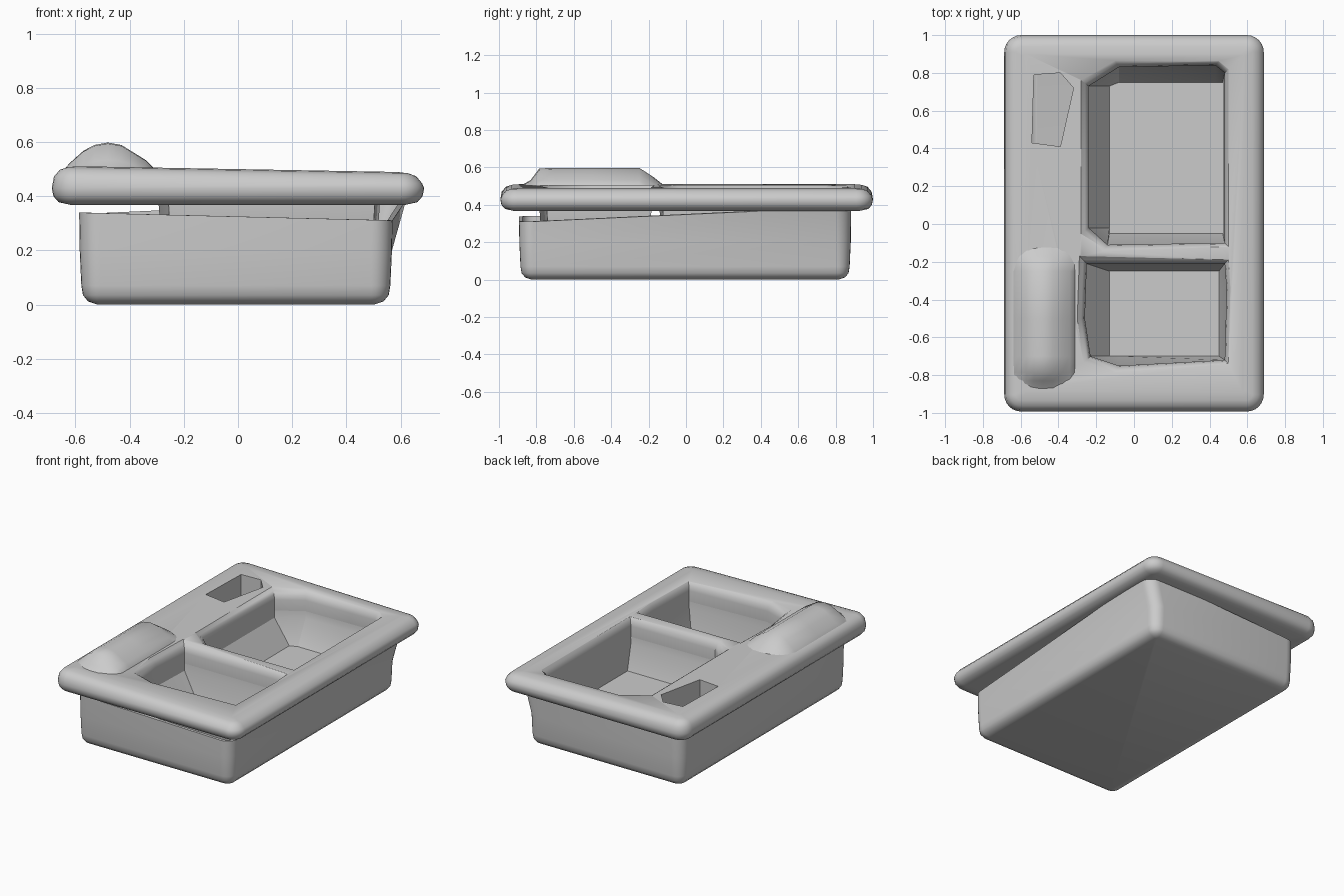
import bpy
import bmesh
import math

cube = bpy.data.objects.get("Cube")
if cube:
    bpy.data.objects.remove(cube, do_unlink=True)

grey = bpy.data.materials.new("light_grey")
grey.use_nodes = True
colour = (0.6, 0.6, 0.6, 1)
grey.diffuse_color = colour
for node in grey.node_tree.nodes:
    if node.type == 'BSDF_PRINCIPLED':
        node.inputs["Base Color"].default_value = colour


def make(name, verts, faces):
    mesh = bpy.data.meshes.new(name)
    mesh.from_pydata(verts, [], faces)
    mesh.materials.append(grey)
    ob = bpy.data.objects.new(name, mesh)
    bpy.context.collection.objects.link(ob)
    return ob


def loft(name, rings, cap_top=True):
    """Skin equal-length counterclockwise rings, listed bottom to top."""
    n = len(rings[0])
    verts = [p for ring in rings for p in ring]
    faces = [list(reversed(range(n)))]
    for r in range(len(rings) - 1):
        for i in range(n):
            j = (i + 1) % n
            faces.append([r * n + i, r * n + j, (r + 1) * n + j, (r + 1) * n + i])
    if cap_top:
        faces.append([(len(rings) - 1) * n + i for i in range(n)])
    return make(name, verts, faces)


def rounded(x0, x1, y0, y1, radius, inset, z, steps=6):
    """Rounded rectangle ring."""
    r = max(radius - inset, 0.015)
    x0, x1, y0, y1 = x0 + inset + r, x1 - inset - r, y0 + inset + r, y1 - inset - r
    ring = []
    for k, (cx, cy) in enumerate([(x1, y1), (x0, y1), (x0, y0), (x1, y0)]):
        for s in range(steps + 1):
            a = math.pi / 2 * (k + s / steps)
            ring.append((cx + r * math.cos(a), cy + r * math.sin(a), z))
    return ring


def grown(poly, d, z):
    """Polygon pushed out from its middle by about d."""
    cx = (min(p[0] for p in poly) + max(p[0] for p in poly)) / 2
    cy = (min(p[1] for p in poly) + max(p[1] for p in poly)) / 2
    hx = max(p[0] for p in poly) - cx
    hy = max(p[1] for p in poly) - cy
    return [(cx + (x - cx) * (1 + d / hx), cy + (y - cy) * (1 + d / hy), z) for x, y in poly]


def activate(ob):
    bpy.ops.object.select_all(action='DESELECT')
    ob.select_set(True)
    bpy.context.view_layer.objects.active = ob


def smooth(ob, degrees=40):
    activate(ob)
    bpy.ops.object.shade_smooth_by_angle(angle=math.radians(degrees))


def solidify(ob, thickness, offset):
    mod = ob.modifiers.new("thickness", 'SOLIDIFY')
    mod.thickness = thickness
    mod.offset = offset
    activate(ob)
    bpy.ops.object.modifier_apply(modifier=mod.name)


rear_opening = [(-0.24, -0.02), (-0.14, -0.11), (0.48, -0.1), (0.48, 0.8),
                (0.43, 0.84), (-0.08, 0.83), (-0.24, 0.73)]
front_opening = [(-0.26, -0.5), (-0.23, -0.7), (-0.08, -0.75), (0.48, -0.72),
                 (0.49, -0.35), (0.48, -0.21), (-0.25, -0.21)]
corner_hole = [(-0.54, 0.43), (-0.39, 0.41), (-0.32, 0.72), (-0.39, 0.8), (-0.53, 0.79)]

# Rim slab with a rounded outer edge, a little higher along the right side
profile = [(0.07, 0.368), (0.025, 0.378), (0.006, 0.4), (0, 0.43),
           (0.008, 0.46), (0.03, 0.486), (0.06, 0.496), (0.1, 0.5)]
rim = loft("rim", [rounded(-0.687, 0.687, -0.993, 1, 0.09, i, z) for i, z in profile])
for v in rim.data.vertices:
    if v.co.z > 0.45:
        v.co.z -= 0.018 * v.co.x

# Openings cut through the rim, with softened upper edges
flare = [(0, 0.3), (0, 0.44), (0.006, 0.47), (0.02, 0.49), (0.04, 0.505), (0.07, 0.54)]
plain = [(0, 0.3), (0, 0.56)]
for poly, shape in ((rear_opening, flare), (front_opening, flare), (corner_hole, plain)):
    cutter = loft("opening_cutter", [grown(poly, d, z) for d, z in shape])
    cutter.hide_render = True
    mod = rim.modifiers.new("opening", 'BOOLEAN')
    mod.operation = 'DIFFERENCE'
    mod.solver = 'EXACT'
    mod.object = cutter
    activate(rim)
    bpy.ops.object.modifier_apply(modifier=mod.name)
    bpy.data.objects.remove(cutter, do_unlink=True)
smooth(rim)


# Basins hanging under the rim, with a sloped lower wall on the right side
def basin(name, poly, x0, x1, y0, y1):
    floor = [(min(max(x, x0), x1), min(max(y, y0), y1), 0.16) for x, y in poly]
    ob = loft(name, [floor, grown(poly, 0, 0.32), grown(poly, 0.004, 0.385)], cap_top=False)
    solidify(ob, 0.03, 1)
    smooth(ob, 25)


basin("rear_basin", rear_opening, -0.13, 0.47, -0.05, 0.75)
basin("front_basin", front_opening, -0.13, 0.45, -0.7, -0.25)

# Outer tub, an open shell that reaches the rim only at one back corner
tub_profile = [(0.06, 0), (0.025, 0.012), (0.006, 0.035), (0, 0.07), (-0.006, 0.2), (-0.008, 0.325)]
tub = loft("tub", [rounded(-0.578, 0.562, -0.885, 0.875, 0.07, i, z) for i, z in tub_profile],
           cap_top=False)
for v in tub.data.vertices:
    if v.co.z > 0.3:
        if v.co.x > 0.3 and v.co.y > 0.6:
            v.co.x += 0.05
            v.co.z = 0.385
        else:
            v.co.z -= 0.025 * v.co.x
solidify(tub, 0.018, -1)
smooth(tub)

# Raised hump on the front of the right side
columns = [(-0.67, 0), (-0.62, 0.055), (-0.57, 0.1), (-0.53, 0.121), (-0.48, 0.13),
           (-0.43, 0.121), (-0.38, 0.09), (-0.34, 0.065), (-0.295, 0.02)]
rows = [(-0.92, 0.1), (-0.83, 0.5), (-0.785, 0.97), (-0.7, 1), (-0.5, 1),
        (-0.25, 1), (-0.17, 0.6), (-0.09, 0.1)]
w = len(columns)
verts = [(x, y, 0.468 + h * f) for y, f in rows for x, h in columns]
faces = [[r * w + c, r * w + c + 1, (r + 1) * w + c + 1, (r + 1) * w + c]
         for r in range(len(rows) - 1) for c in range(w - 1)]
hump = make("hump", verts, faces)
bm = bmesh.new()
bm.from_mesh(hump.data)
# Skirt that seats the hump inside the rim
border = [e for e in bm.edges if e.is_boundary]
skirt = bmesh.ops.extrude_edge_only(bm, edges=border)["geom"]
for v in skirt:
    if isinstance(v, bmesh.types.BMVert):
        v.co.z = 0.43
bmesh.ops.recalc_face_normals(bm, faces=bm.faces)
bm.to_mesh(hump.data)
bm.free()
smooth(hump, 50)
